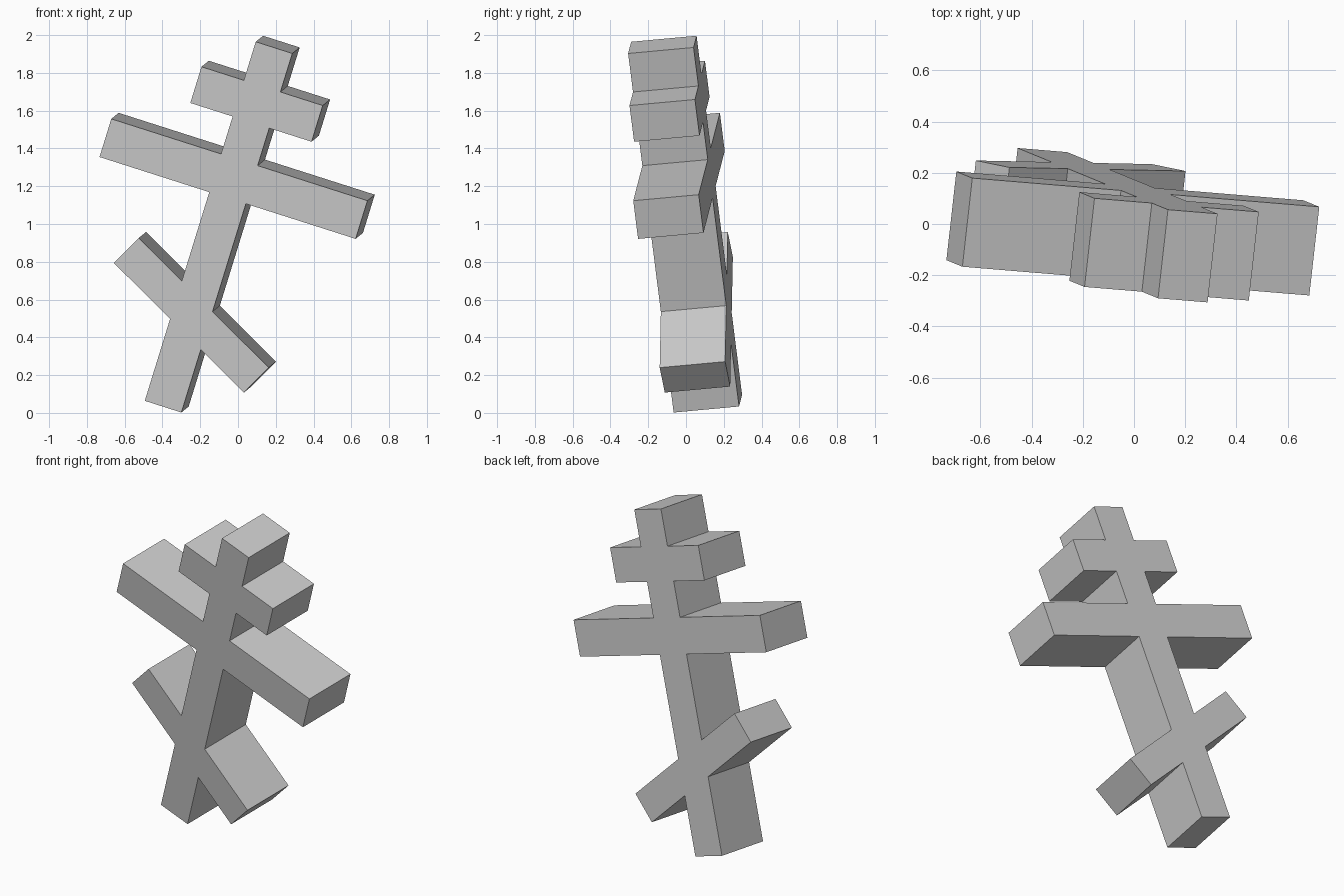
import bpy, bmesh, math
from mathutils import Matrix, Vector

cube = bpy.data.objects.get("Cube")
if cube:
    bpy.data.objects.remove(cube, do_unlink=True)

# Single stone grey
grey = bpy.data.materials.new("stone grey")
grey.use_nodes = True
colour = (0.6, 0.6, 0.6, 1)
grey.diffuse_color = colour
grey.node_tree.nodes["Principled BSDF"].inputs["Base Color"].default_value = colour

# Sizes in the plane of the cross
POST, HEIGHT, DEPTH = 0.102, 2.004, 0.35
MAIN_BAR = (0.714, 1.165, 1.378)      # half length, bottom, top
UPPER_BAR = (0.338, 1.587, 1.789)
FOOT_HEIGHT, FOOT_HALF, FOOT_WIDTH = 0.51, 0.486, 0.094
FOOT_ANGLE = math.radians(-27.4)


def foot_points(side):
    """Slanted foot bar on one side, from its lower to its upper joint."""
    along = Vector((math.cos(FOOT_ANGLE), math.sin(FOOT_ANGLE)))
    across = Vector((-along.y, along.x)) * FOOT_WIDTH
    centre = Vector((0, FOOT_HEIGHT))
    rise = FOOT_WIDTH / math.cos(FOOT_ANGLE)
    mid = FOOT_HEIGHT + side * POST * math.tan(FOOT_ANGLE)
    tip = centre + along * FOOT_HALF * side
    return [(side * POST, mid - rise), tip - across, tip + across,
            (side * POST, mid + rise)]


def side_outline(side):
    """Half of the cross outline, bottom to top."""
    points = [(side * POST, 0)] + foot_points(side)
    for half, low, high in (MAIN_BAR, UPPER_BAR):
        points += [(side * POST, low), (side * half, low),
                   (side * half, high), (side * POST, high)]
    return points + [(side * POST, HEIGHT)]


# Extrude the outline from front to back
bm = bmesh.new()
outline = side_outline(1) + side_outline(-1)[::-1]
front = bm.faces.new([bm.verts.new((u, 0, v)) for u, v in outline])
back = bmesh.ops.extrude_face_region(bm, geom=[front], use_keep_orig=True)
bmesh.ops.translate(bm, vec=(0, DEPTH, 0),
                    verts=[g for g in back["geom"] if isinstance(g, bmesh.types.BMVert)])
bmesh.ops.recalc_face_normals(bm, faces=bm.faces)

# Tilt the cross sideways and forwards
depth_axis = Vector((0.111, 0.989, 0.091)).normalized()
up_axis = Vector((0.293, -0.12, 0.948))
up_axis = (up_axis - depth_axis * up_axis.dot(depth_axis)).normalized()
right_axis = depth_axis.cross(up_axis)
tilt = Matrix((right_axis, depth_axis, up_axis)).transposed().to_4x4()
foot = Vector((0, -0.099, 0)) - 0.39 * right_axis - 0.09 * up_axis
bm.transform(Matrix.Translation(foot) @ tilt)

mesh = bpy.data.meshes.new("three_bar_cross")
bm.to_mesh(mesh)
bm.free()
mesh.materials.append(grey)
cross = bpy.data.objects.new("three_bar_cross", mesh)
bpy.context.collection.objects.link(cross)
